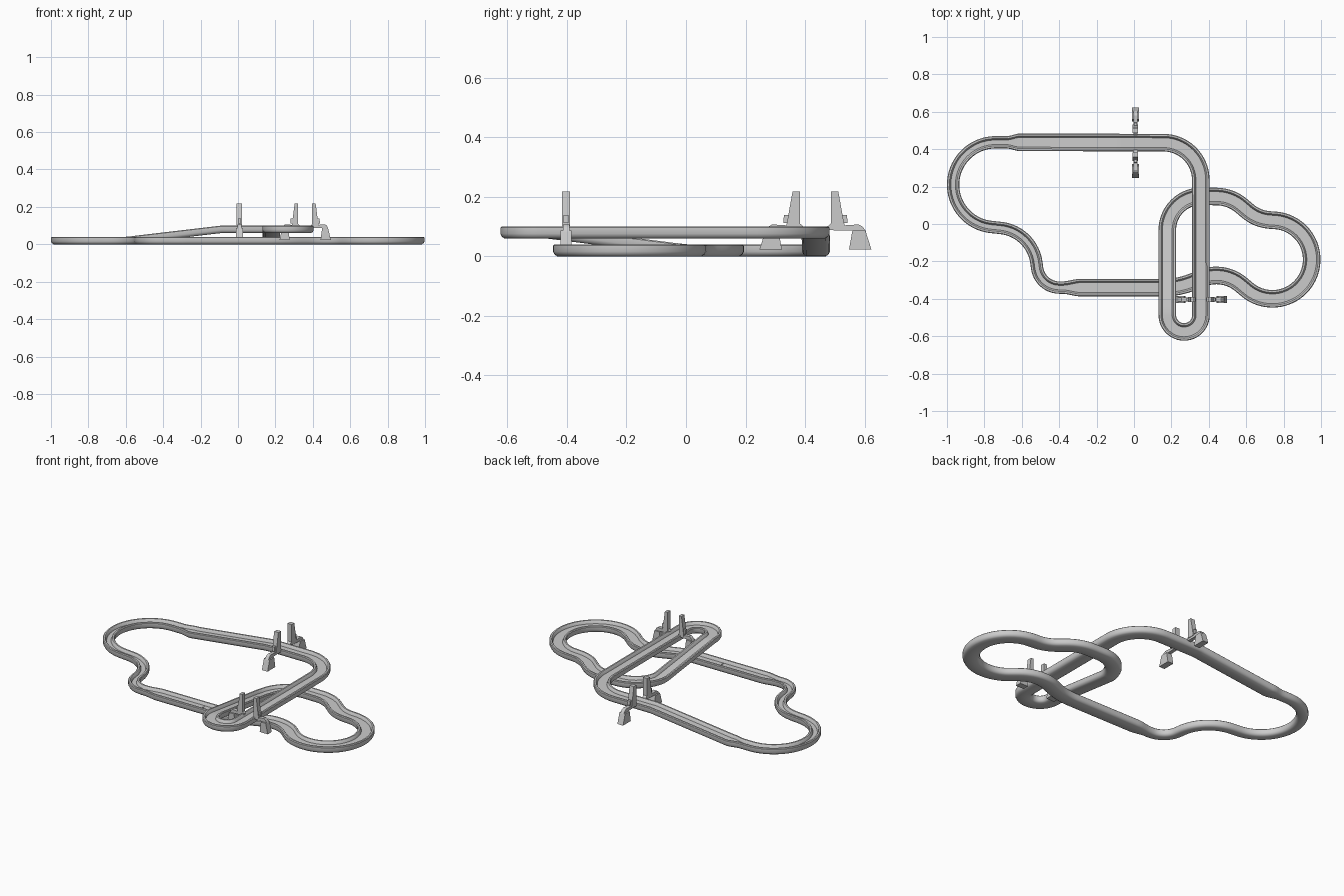
import bpy, math
from mathutils import Vector

if "Cube" in bpy.data.objects:
    bpy.data.objects.remove(bpy.data.objects["Cube"])

# Track layout: turning circles (cx, cy, radius, +1 left turn / -1 right turn)
TURNS = [(.16, .06, .4, 1), (.44, -.48, .205, -1), (.74, -.19, .21, 1),
         (.74, .226, .205, -1), (.44, -.06, .207, 1), (.358, -.032, .18, 1),
         (.268, -.487, .09, 1), (.157, .235, .2, 1), (-.74, .21, .227, 1),
         (-.735, -.235, .215, -1), (-.399, -.22, .12, 1)]
RIM_H = .06


def clamp(t):
    return max(0.0, min(1.0, t))


def make_object(name, verts, faces, angle=35):
    me = bpy.data.meshes.new(name)
    me.from_pydata(verts, [], faces)
    ob = bpy.data.objects.new(name, me)
    bpy.context.collection.objects.link(ob)
    bpy.ops.object.select_all(action='DESELECT')
    ob.select_set(True)
    bpy.context.view_layer.objects.active = ob
    bpy.ops.object.mode_set(mode='EDIT')
    bpy.ops.mesh.select_all(action='SELECT')
    bpy.ops.mesh.normals_make_consistent(inside=False)
    bpy.ops.object.mode_set(mode='OBJECT')
    bpy.ops.object.shade_smooth_by_angle(angle=math.radians(angle))
    return ob


def heading(a, b):
    """Direction of the straight that is tangent to two turning circles."""
    dx, dy = b[0] - a[0], b[1] - a[1]
    off = (b[3] * b[2] - a[3] * a[2]) / math.hypot(dx, dy)
    return math.atan2(dy, dx) - math.asin(max(-1, min(1, off)))


def tangent_point(c, h):
    # centre lies to the left of travel for a left turn
    return Vector((c[0] + c[3] * c[2] * math.sin(h), c[1] - c[3] * c[2] * math.cos(h)))


# Centre line samples: (point, heading, turn index)
def centre_line():
    n = len(TURNS)
    heads = [heading(TURNS[i], TURNS[(i + 1) % n]) for i in range(n)]
    out = []
    for i, c in enumerate(TURNS):
        h0, h1 = heads[i - 1], heads[i]
        sweep = ((h1 - h0) * c[3]) % math.tau
        if sweep > math.tau - .1:
            sweep = 0
        steps = max(1, math.ceil(sweep * max(c[2], .12) / .016))
        for k in range(steps + 1):
            h = h0 + c[3] * sweep * k / steps
            out.append((tangent_point(c, h), h, i))
        p, q = out[-1][0], tangent_point(TURNS[(i + 1) % n], h1)
        steps = max(1, int((q - p).length / .02))
        for k in range(1, steps):
            out.append((p.lerp(q, k / steps), h1, i))
    clean = [out[0]]
    for s in out[1:]:
        if (s[0] - clean[-1][0]).length > .003:
            clean.append(s)
    if (clean[-1][0] - clean[0][0]).length < .003:
        clean.pop()
    return clean


def lift(p, i):
    t = {5: -p.y / .47, 6: 1, 7: (p.x + .6) / .51}.get(i, 0)
    return RIM_H * clamp(t)


def half_width(p, i):
    t = {7: (p.x + .67) / .05, 8: 0, 9: 0, 10: (p.x + .37) / .07}.get(i, 1)
    return .033 + .014 * clamp(t)


def section(w):
    half = [(w - .021, .022), (w - .016, .037), (w - .013, .04), (w - .004, .04),
            (w, .036), (w, .016), (w - .005, .006), (w - .014, 0)]
    return half + [(-x, z) for x, z in reversed(half)]


# Track: channel profile swept round the closed centre line
line = centre_line()
verts, faces = [], []
for p, h, i in line:
    side = Vector((math.sin(h), -math.cos(h)))
    z0 = lift(p, i)
    for x, z in section(half_width(p, i)):
        q = p + side * x
        verts.append((q.x, q.y, z + z0))
m, n = 16, len(line)
for a in range(n):
    b = (a + 1) % n
    for j in range(m):
        k = (j + 1) % m
        faces.append((a * m + j, a * m + k, b * m + k, b * m + j))
make_object("race_track", verts, faces)

# Pylon side profiles (distance from track centre, height) and widths
PYLON = {
    "tower": ([(.052, .1), (.098, .1), (.077, .217), (.052, .217)], .028),
    "arm": ([(.04, .088), (.125, .086), (.17, .084), (.158, .1), (.145, .107),
             (.098, .104), (.098, .11), (.052, .11), (.04, .1)], .022),
    "leg": ([(.113, .023), (.188, .023), (.168, .086), (.124, .086)], .038),
    "lamp": ([(.09, .112), (.108, .112), (.106, .138), (.09, .138)], .016),
}


def prism(name, pts, width, centre, axis, scale):
    ax = Vector((axis[0], axis[1], 0))
    side = Vector((-axis[1], axis[0], 0))
    c = Vector((centre[0], centre[1], 0))
    vs = [c + ax * s * scale + side * t * width / 2 + Vector((0, 0, z))
          for t in (-1, 1) for s, z in pts]
    k = len(pts)
    fs = [tuple(range(k)), tuple(range(2 * k - 1, k - 1, -1))]
    fs += [(j, (j + 1) % k, (j + 1) % k + k, j + k) for j in range(k)]
    make_object(name, vs, fs, 20)


# Pylon pairs straddling the raised straights
for label, centre, axis, scale in (("back", (.007, .435), (0, 1), 1),
                                   ("front", (.359, -.403), (1, 0), .73)):
    for sgn, which in ((1, "a"), (-1, "b")):
        for part, (pts, width) in PYLON.items():
            prism(f"{label}_pylon_{which}_{part}", pts, width, centre,
                  (axis[0] * sgn, axis[1] * sgn), scale)

# Start line: row of thin floor tiles
for k in range(4):
    y = -.358 + k * .012
    bpy.ops.mesh.primitive_cube_add(size=1, location=(.002 * (-1) ** k, y, .0225))
    tile = bpy.context.object
    tile.name = f"start_line_tile_{k + 1}"
    tile.scale = (.005, .009, .003)
